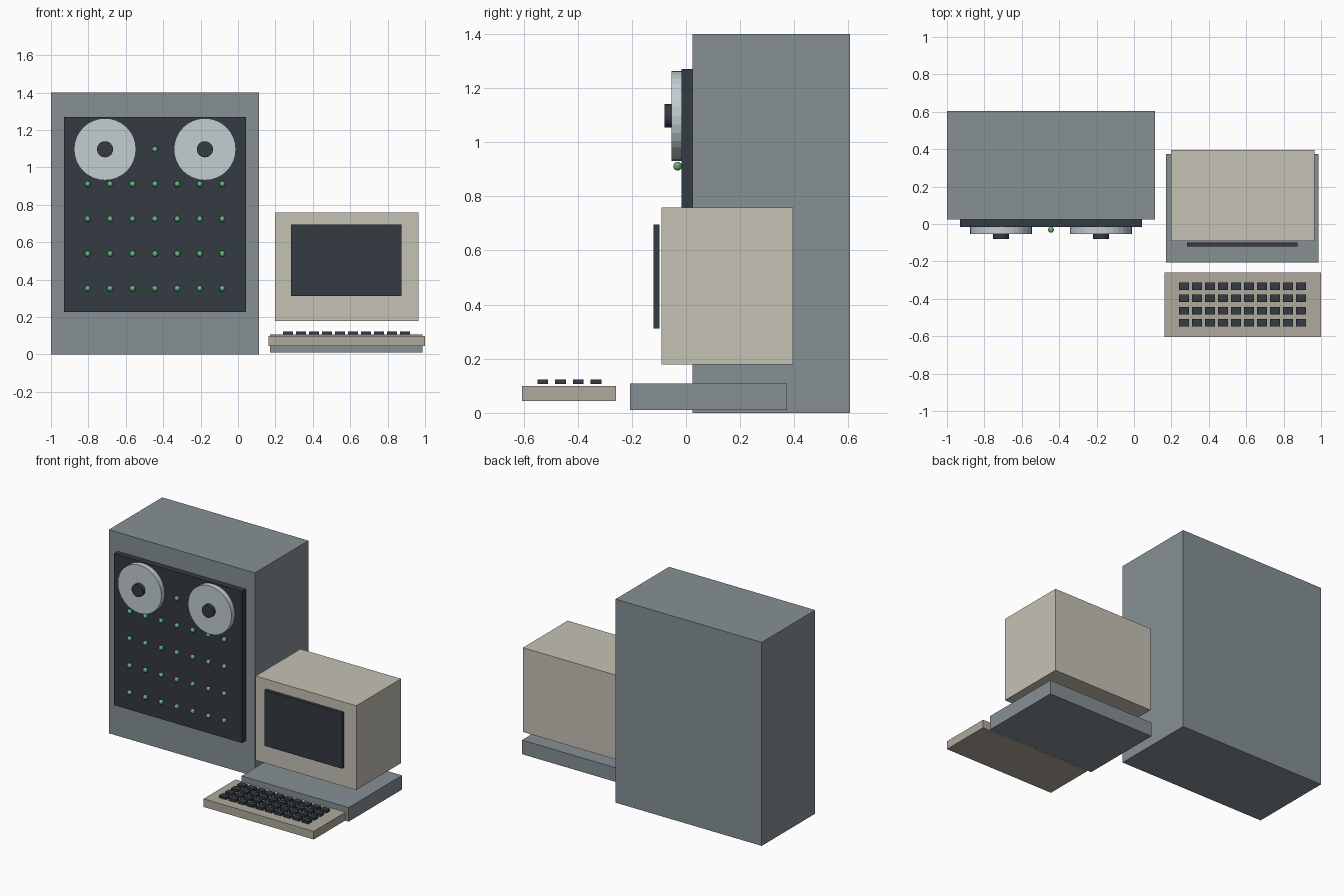
import bpy, bmesh
from math import pi, hypot
from mathutils import Matrix, Vector

if "Cube" in bpy.data.objects:
    bpy.data.objects.remove(bpy.data.objects["Cube"])


def material(name, rgb):
    m = bpy.data.materials.new(name)
    m.diffuse_color = (*rgb, 1)
    m.use_nodes = True
    m.node_tree.nodes["Principled BSDF"].inputs["Base Color"].default_value = m.diffuse_color
    return m


STEEL = material("steel_grey", (0.24, 0.28, 0.30))
DARK = material("dark_panel", (0.034, 0.043, 0.055))
CREAM = material("cream_plastic", (0.56, 0.54, 0.46))
BEIGE = material("beige_plastic", (0.43, 0.40, 0.34))
SILVER = material("reel_silver", (0.54, 0.61, 0.63))
GREEN = material("lamp_green", (0.13, 0.46, 0.20))


def add_object(name, bm, mat):
    mesh = bpy.data.meshes.new(name)
    bm.to_mesh(mesh)
    bm.free()
    mesh.materials.append(mat)
    obj = bpy.data.objects.new(name, mesh)
    bpy.context.collection.objects.link(obj)
    return obj


def box(name, x, y, z, mat):
    """Box from (min, max) ranges, with its origin at the centre."""
    bm = bmesh.new()
    size = [r[1] - r[0] for r in (x, y, z)]
    bmesh.ops.create_cube(bm, size=1, matrix=Matrix.Diagonal((*size, 1)))
    obj = add_object(name, bm, mat)
    obj.location = [(r[0] + r[1]) / 2 for r in (x, y, z)]
    return obj


def disc(name, x, z, radius, y0, y1, mat):
    """Flat-sided cylinder lying along y."""
    bm = bmesh.new()
    bmesh.ops.create_cone(bm, cap_ends=True, segments=32, radius1=radius,
                          radius2=radius, depth=y1 - y0,
                          matrix=Matrix.Rotation(pi / 2, 4, 'X'))
    obj = add_object(name, bm, mat)
    obj.location = (x, (y0 + y1) / 2, z)
    return obj


def copy_at(obj, name, location):
    dup = obj.copy()
    dup.name = name
    dup.location = location
    bpy.context.collection.objects.link(dup)


# Tape cabinet and its dark front panel
box("cabinet", (-1, 0.112), (0.024, 0.605), (0, 1.4), STEEL)
box("front_panel", (-0.93, 0.043), (-0.017, 0.024), (0.227, 1.27), DARK)

# Tape reels with hubs, mirrored about the cabinet centre
CX, REEL_Z, REEL_R, REEL_DX = -0.444, 1.097, 0.166, 0.267
for side, sx in (("left", -1), ("right", 1)):
    x = CX + sx * REEL_DX
    disc(f"{side}_reel", x, REEL_Z, REEL_R, -0.054, -0.017, SILVER)
    disc(f"{side}_reel_hub", x, REEL_Z, 0.043, -0.080, -0.054, DARK)

# Indicator lamps in a grid, left out where a reel covers them
bm = bmesh.new()
bmesh.ops.create_uvsphere(bm, u_segments=12, v_segments=8, radius=0.016)
lamp = add_object("indicator_lamp", bm, GREEN)
lamp.location = (CX, -0.031, REEL_Z)
for row in range(1, 5):
    for col in range(-3, 4):
        x, z = CX + col * 0.12, REEL_Z - row * 0.186
        if hypot(abs(x - CX) - REEL_DX, z - REEL_Z) > REEL_R:
            copy_at(lamp, f"indicator_lamp_{row}_{col + 4}", (x, -0.031, z))

# Monitor, screen and desktop base unit
box("base_unit", (0.172, 0.987), (-0.207, 0.373), (0.011, 0.108), STEEL)
box("monitor_case", (0.198, 0.964), (-0.091, 0.395), (0.178, 0.758), CREAM)
box("screen", (0.284, 0.874), (-0.120, -0.098), (0.312, 0.695), DARK)

# Keyboard with a ten by four block of keys
box("keyboard", (0.162, 1), (-0.605, -0.258), (0.044, 0.10), BEIGE)
KX, KY = 0.267, -0.529
key = box("key", (KX - 0.026, KX + 0.026), (KY - 0.02, KY + 0.02),
          (0.107, 0.124), DARK)
for row in range(4):
    for col in range(10):
        if row or col:
            copy_at(key, f"key_{row + 1}_{col + 1}",
                    key.location + Vector((col * 0.0696, row * 0.0655, 0)))
